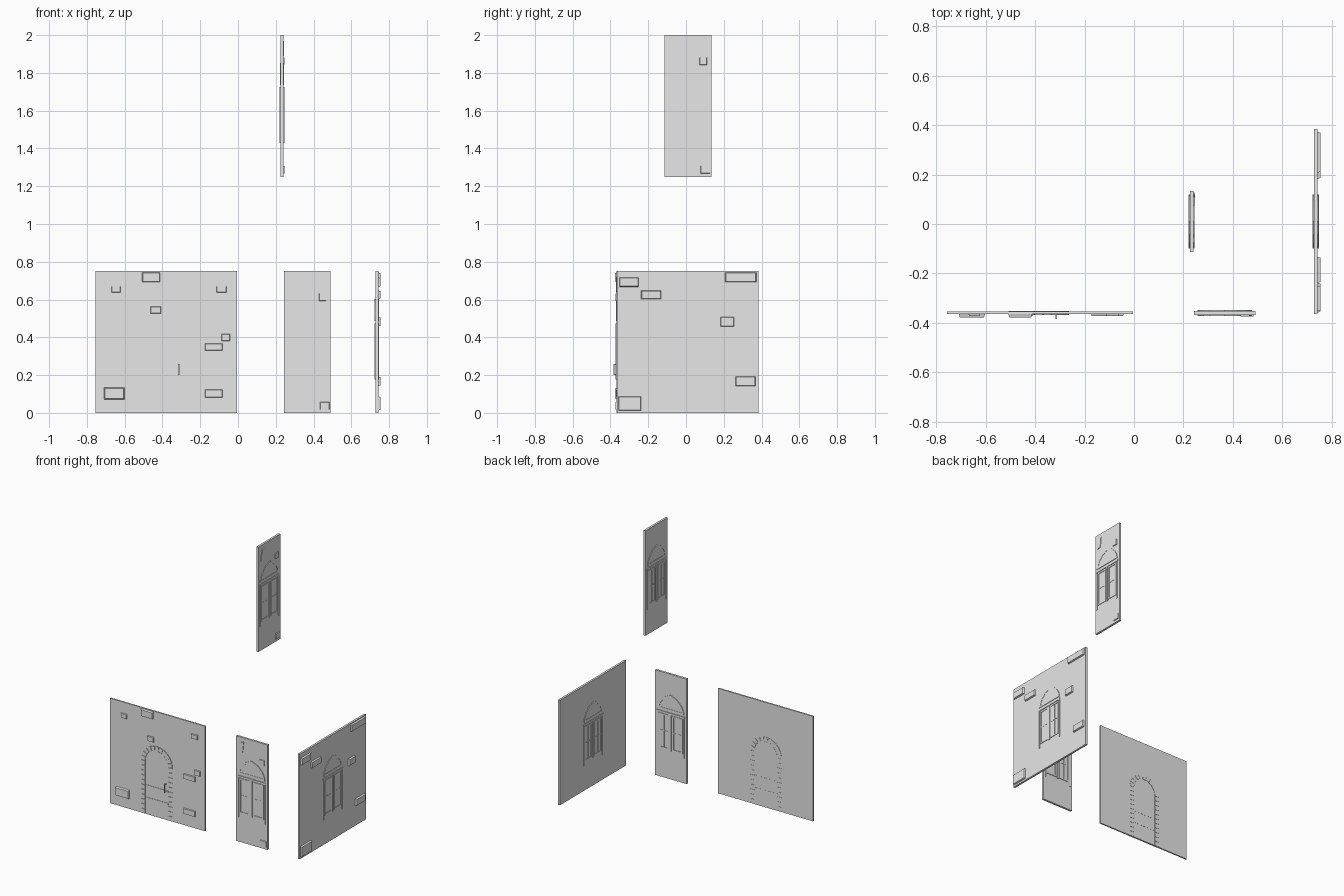
import bpy, bmesh, math
from mathutils import Matrix, Vector

if "Cube" in bpy.data.objects:
    bpy.data.objects.remove(bpy.data.objects["Cube"])

stone = bpy.data.materials.new("plain_grey")
stone.diffuse_color = (0.8, 0.8, 0.8, 1)
stone.use_nodes = True
stone.node_tree.nodes["Principled BSDF"].inputs["Base Color"].default_value = stone.diffuse_color


def finish(name, bm, place):
    """Turn a bmesh in panel space (x across, -y outward, z up) into a placed object."""
    bmesh.ops.recalc_face_normals(bm, faces=bm.faces)
    me = bpy.data.meshes.new(name)
    bm.to_mesh(me)
    bm.free()
    me.materials.append(stone)
    ob = bpy.data.objects.new(name, me)
    ob.matrix_world = place
    bpy.context.collection.objects.link(ob)
    return ob


def add_box(bm, u0, u1, z0, z1, back, front, inset=0.0):
    """Box between two depths; inset narrows the outward face into a chamfered block."""
    verts = bmesh.ops.create_cube(bm, size=1)["verts"]
    for v in verts:
        outward = v.co.y < 0
        i = inset if outward else 0
        v.co = Vector((u1 - i if v.co.x > 0 else u0 + i,
                       -front if outward else -back,
                       z1 - i if v.co.z > 0 else z0 + i))


def add_prism(bm, outline, back, front):
    """Extrude an outline of (u, z) points between two depths."""
    a = [bm.verts.new((u, -front, z)) for u, z in outline]
    b = [bm.verts.new((u, -back, z)) for u, z in outline]
    bm.faces.new(a)
    bm.faces.new(b[::-1])
    for i in range(len(a)):
        j = (i + 1) % len(a)
        bm.faces.new((a[i], b[i], b[j], a[j]))


def boxes(name, place, items, back, front, inset=0.0):
    bm = bmesh.new()
    for u0, u1, z0, z1 in items:
        add_box(bm, u0, u1, z0, z1, back, front, inset)
    return finish(name, bm, place)


def window(prefix, place):
    # pointed arch: solid infill with a raised band along its edge
    half = [(0.105, 0.487), (0.101, 0.512), (0.085, 0.545), (0.05, 0.580)]
    outer = half + [(0, 0.603)] + [(-u, z) for u, z in reversed(half)]
    inner = [(u * 0.84, 0.50 + (z - 0.487) * 0.76) for u, z in outer]
    bm = bmesh.new()
    add_prism(bm, outer, -0.0095, 0.0095)
    finish(prefix + "_arch_infill", bm, place)
    bm = bmesh.new()
    n = len(outer)
    for i in range(n):
        j = (i + 1) % n
        add_prism(bm, [outer[i], outer[j], inner[j], inner[i]], -0.0115, 0.0115)
    finish(prefix + "_arch_band", bm, place)

    # lintel, side posts and centre post
    boxes(prefix + "_frame", place,
          [(-0.11, 0.11, 0.462, 0.474), (-0.108, -0.1, 0.178, 0.466),
           (0.1, 0.108, 0.178, 0.466), (-0.005, 0.005, 0.2, 0.466)], -0.0125, 0.0125)

    # two shutter leaves, each a rim around four panes
    rims, bars = [], []
    for s in (-1, 1):
        a, b = sorted((s * 0.013, s * 0.095))
        rims += [(a, a + 0.01, 0.208, 0.456), (b - 0.01, b, 0.208, 0.456),
                 (a + 0.01, b - 0.01, 0.208, 0.218), (a + 0.01, b - 0.01, 0.446, 0.456)]
        c = (a + b) / 2
        bars += [(a + 0.01, b - 0.01, 0.331, 0.337), (c - 0.002, c + 0.002, 0.218, 0.446)]
    boxes(prefix + "_shutter_rims", place, rims, -0.011, 0.011)
    boxes(prefix + "_shutter_bars", place, bars, -0.009, 0.009)


def placed(x, y, z=0, side=False):
    return Matrix.Translation((x, y, z)) @ Matrix.Rotation(math.pi / 2 if side else 0, 4, 'Z')


# narrow window panels, one facing front and one raised, facing right
narrow_bricks = [(0.06, 0.103, 0.59, 0.635), (0.065, 0.12, 0.015, 0.06)]
for prefix, place in (("front_narrow", placed(0.3665, -0.36)),
                      ("raised_narrow", placed(0.233, 0.01, 1.25, True))):
    boxes(prefix + "_wall", place, [(-0.124, 0.124, 0, 0.75)], -0.0075, 0.0075)
    boxes(prefix + "_bricks", place, narrow_bricks, 0, 0.013, 0.004)
    bm = bmesh.new()
    add_prism(bm, [(-0.1, 0.64), (-0.07, 0.645), (-0.062, 0.72), (-0.085, 0.715)], 0, 0.0115)
    finish(prefix + "_chipped_brick", bm, place)
    window(prefix, place)

# wide window wall facing right
place = placed(0.735, 0.01, 0, True)
boxes("side_wall", place, [(-0.374, 0.374, 0, 0.75)], -0.0075, 0.0075)
boxes("side_bricks", place,
      [(-0.365, -0.258, 0.665, 0.72), (-0.25, -0.14, 0.6, 0.65),
       (0.195, 0.365, 0.69, 0.746), (0.17, 0.247, 0.455, 0.51),
       (0.25, 0.36, 0.14, 0.195), (-0.37, -0.245, 0.01, 0.09)], 0, 0.0185, 0.006)
window("side", place)

# door wall facing front, its panel space centred on the doorway
place = placed(-0.385, -0.359)
boxes("door_wall", place, [(-0.37, 0.38, 0, 0.75)], -0.005, 0.005)
boxes("door_wall_large_bricks", place,
      [(-0.125, -0.025, 0.69, 0.746), (-0.325, -0.215, 0.07, 0.135)], 0, 0.018, 0.006)
boxes("door_wall_small_bricks", place,
      [(-0.285, -0.235, 0.635, 0.672), (0.27, 0.325, 0.635, 0.672),
       (-0.08, -0.022, 0.525, 0.565), (0.21, 0.305, 0.33, 0.37),
       (0.21, 0.305, 0.08, 0.125), (0.295, 0.345, 0.378, 0.42)], 0, 0.0125, 0.004)

# doorway stones: stacked jambs and a round arch of wedges
R, r, spring = 0.123, 0.092, 0.38
jambs = []
count = 11
step = spring / count
for s in (-1, 1):
    a, b = sorted((s * r, s * R))
    jambs += [(a, b, i * step + 0.0015, (i + 1) * step - 0.0015) for i in range(count)]
boxes("door_jamb_stones", place, jambs, -0.007, 0.009)
bm = bmesh.new()
wedges = 11
for i in range(wedges):
    a0 = math.pi * i / wedges + 0.015
    a1 = math.pi * (i + 1) / wedges - 0.015
    ring = [(R, a0), (R, (a0 + a1) / 2), (R, a1), (r, a1), (r, (a0 + a1) / 2), (r, a0)]
    add_prism(bm, [(d * math.cos(a), spring + d * math.sin(a)) for d, a in ring], -0.007, 0.009)
finish("door_arch_stones", bm, place)

# door leaf with two cross straps and a pull handle
bm = bmesh.new()
leaf = [(-0.088, 0), (0.088, 0)]
leaf += [(0.088 * math.cos(math.pi * i / 16), spring + 0.088 * math.sin(math.pi * i / 16))
         for i in range(17)]
add_prism(bm, leaf, -0.0058, 0.0058)
finish("door_leaf", bm, place)
boxes("door_straps", place, [(-0.09, 0.09, 0.2, 0.21), (-0.09, 0.09, 0.112, 0.122)],
      -0.0068, 0.0085)
boxes("handle_posts", place, [(0.068, 0.074, 0.2, 0.206), (0.068, 0.074, 0.254, 0.26)], 0, 0.025)
boxes("handle_grip", place, [(0.068, 0.074, 0.206, 0.254)], 0.02, 0.025)
